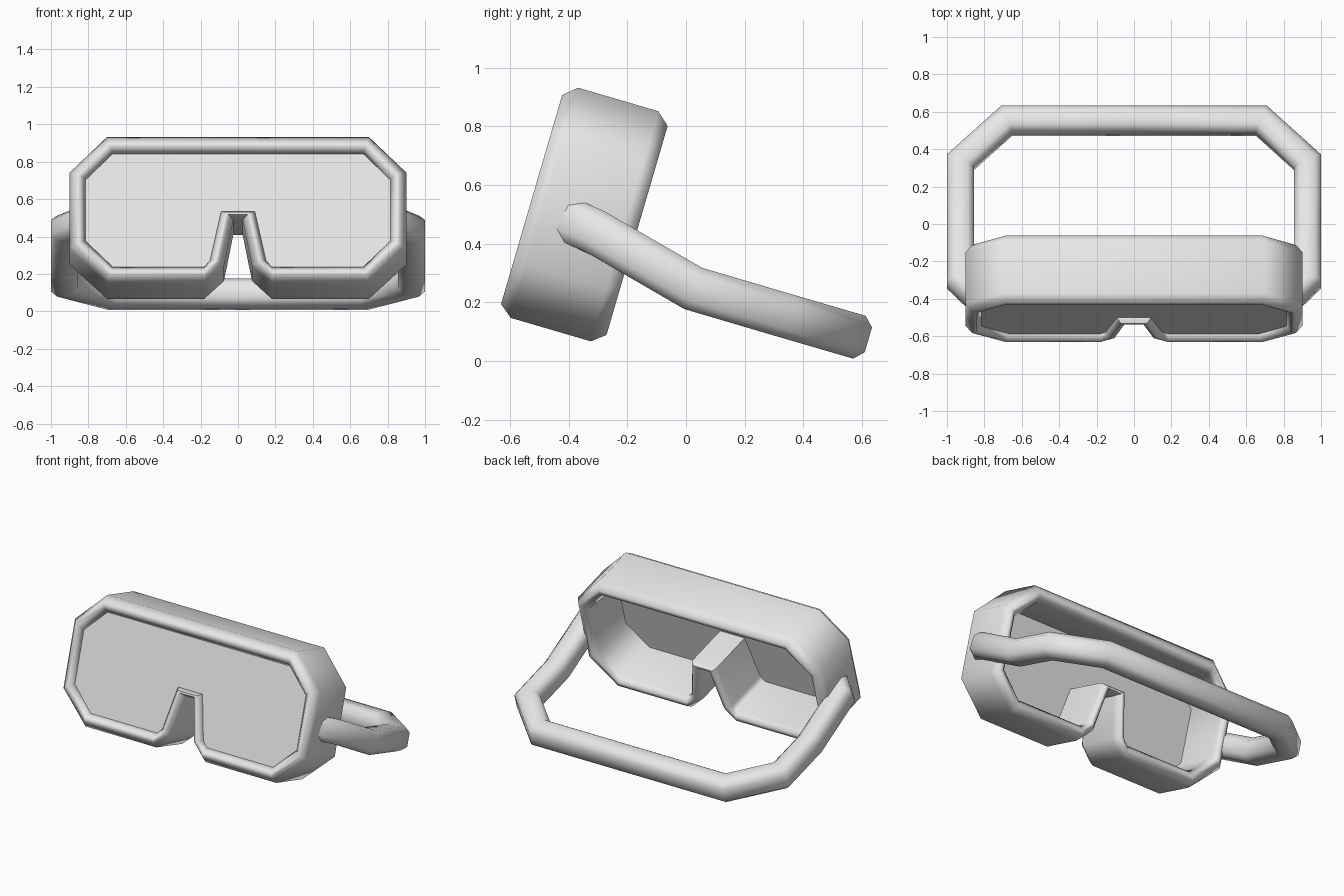
import bpy, bmesh
from math import radians, sin, cos
from mathutils import Vector

cube = bpy.data.objects.get("Cube")
if cube:
    bpy.data.objects.remove(cube)

TILT = radians(16.3)
UP = Vector((0, sin(TILT), cos(TILT)))       # along the goggle face
BACK = Vector((0, cos(TILT), -sin(TILT)))    # from the lens towards the wearer
ORIGIN = BACK * -0.66 + UP * -0.027          # bottom centre of the front face

grey = bpy.data.materials.new("plain_grey")
grey.use_nodes = True
grey.diffuse_color = (0.8, 0.8, 0.8, 1)
for node in grey.node_tree.nodes:
    if node.type == 'BSDF_PRINCIPLED':
        node.inputs["Base Color"].default_value = grey.diffuse_color


def skin(name, rings, closed, angle):
    """Join matching rings of points into a smooth shaded tube."""
    bm = bmesh.new()
    loops = [[bm.verts.new(p) for p in ring] for ring in rings]
    count = len(loops[0])
    pairs = list(zip(loops, loops[1:]))
    if closed:
        pairs.append((loops[-1], loops[0]))
    else:
        bm.faces.new(loops[0])
        bm.faces.new(loops[-1])
    for a, b in pairs:
        for i in range(count):
            j = (i + 1) % count
            bm.faces.new((a[i], a[j], b[j], b[i]))
    bmesh.ops.recalc_face_normals(bm, faces=bm.faces)
    mesh = bpy.data.meshes.new(name)
    bm.to_mesh(mesh)
    bm.free()
    mesh.materials.append(grey)
    obj = bpy.data.objects.new(name, mesh)
    bpy.context.collection.objects.link(obj)
    bpy.ops.object.select_all(action='DESELECT')
    obj.select_set(True)
    bpy.context.view_layer.objects.active = obj
    bpy.ops.object.shade_smooth_by_angle(angle=radians(angle))
    return obj


def mirrored(half):
    """Complete a half outline that starts and ends on the centre line."""
    return half + [(-x, v) for x, v in reversed(half[1:-1])]


def on_face(x, v, depth):
    return Vector((x, 0, 0)) + ORIGIN + UP * v + BACK * depth


# Eight-sided outlines with a nose notch
outer = mirrored([(0, .818), (.70, .818), (.90, .62), (.90, .19), (.70, 0),
                  (.18, 0), (.075, .10), (.025, .356), (0, .356)])
inner = mirrored([(0, .72), (.67, .72), (.815, .575), (.815, .235), (.67, .09),
                  (.18, .09), (.15, .125), (.09, .40), (0, .40)])

# Frame: chamfered wall section (share of wall thickness, depth) around the outline
wall = [(0, .045), (.4, 0), (.7, 0), (1, .03), (1, .345), (.7, .375), (.4, .375), (0, .33)]
rings = [[on_face(a[0] + (b[0] - a[0]) * t, a[1] + (b[1] - a[1]) * t, d) for t, d in wall]
         for a, b in zip(outer, inner)]
frame = skin("goggle_frame", rings, True, 60)
frame.modifiers.new("even_shading", 'WEIGHTED_NORMAL').keep_sharp = True

# Lens: thin plate filling the opening
skin("lens", [[on_face(x, v, d) for x, v in inner] for d in (.03, .045)], False, 30)

# Strap: chamfered section carried along the left half of the path
path = [Vector(p) for p in ((0, .553, .092), (.68, .553, .092), (.928, .33, .157),
                            (.928, .025, .247), (.928, -.30, .435), (.85, -.375, .468))]
W, H, C = .072, .076, .032
corners = [(W, H - C), (W - C, H), (C - W, H), (-W, H - C),
           (-W, C - H), (C - W, -H), (W - C, -H), (W, C - H)]
strap = [[path[0] + BACK * a + UP * b for a, b in corners]]
for i in range(1, len(path)):
    along = (path[i] - path[i - 1]).normalized()
    if i + 1 < len(path):
        plane = along + (path[i + 1] - path[i]).normalized()
    else:
        plane = Vector((1, 0, 0))    # cut flush inside the frame wall
    strap.append([p + along * ((path[i] - p).dot(plane) / along.dot(plane))
                  for p in strap[-1]])
other = [[Vector((-p.x, p.y, p.z)) for p in ring] for ring in reversed(strap[1:])]
skin("head_strap", other + strap, False, 60)
